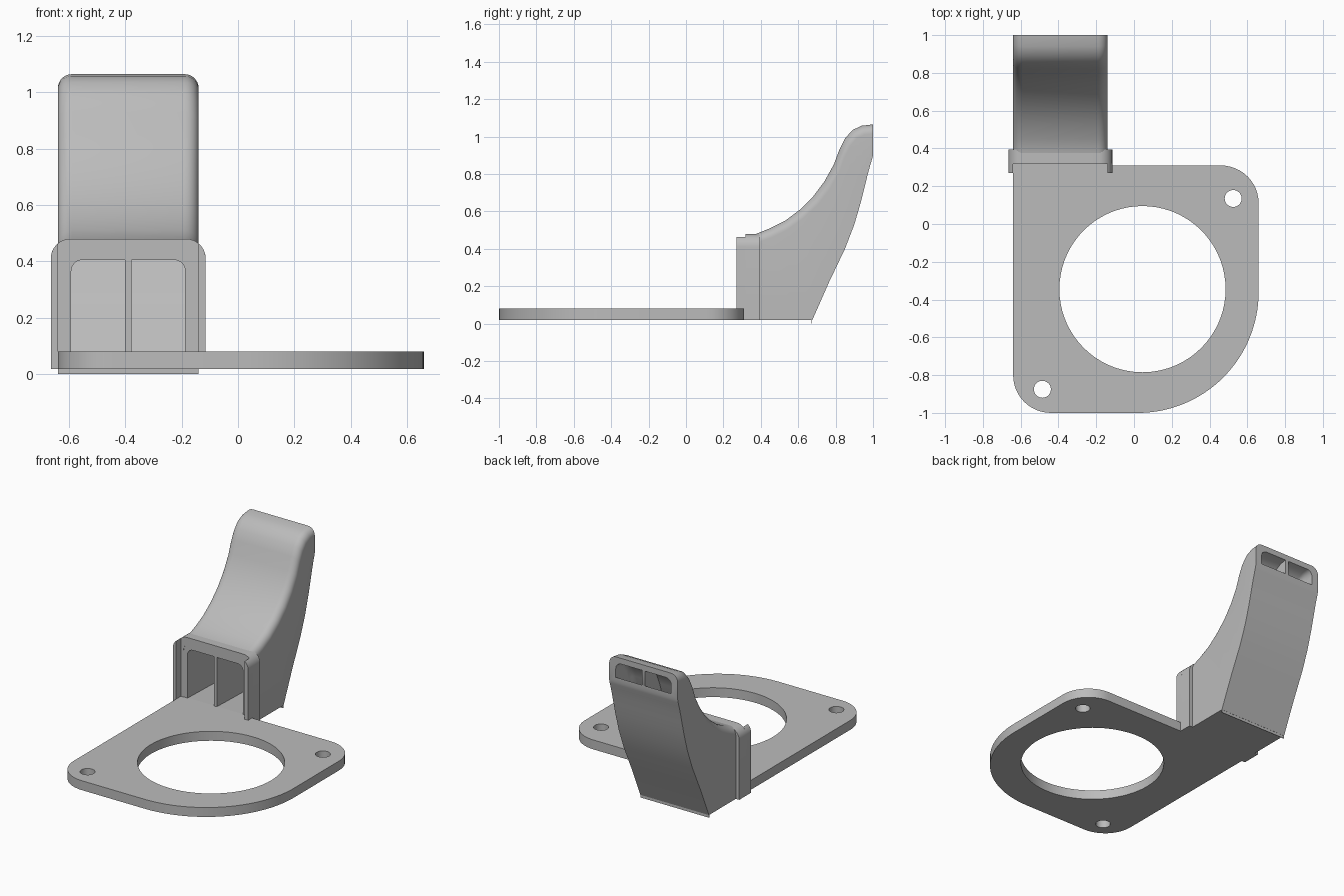
import bpy, bmesh
from math import sin, cos, pi, radians
from mathutils import Matrix, Vector

if "Cube" in bpy.data.objects:
    bpy.data.objects.remove(bpy.data.objects["Cube"])

grey = bpy.data.materials.new("plain grey")
grey.use_nodes = True
grey.diffuse_color = (0.5, 0.5, 0.5, 1)
grey.node_tree.nodes["Principled BSDF"].inputs["Base Color"].default_value = (0.5, 0.5, 0.5, 1)

CX = -0.39        # duct centre line
BASE = 0.018      # underside of the plate
FLOOR = 0.08      # top of the plate
FRONT = 0.32      # duct mouth


def finish(name, bm):
    bmesh.ops.remove_doubles(bm, verts=bm.verts, dist=1e-5)
    bmesh.ops.recalc_face_normals(bm, faces=bm.faces)
    mesh = bpy.data.meshes.new(name)
    bm.to_mesh(mesh)
    bm.free()
    mesh.materials.append(grey)
    ob = bpy.data.objects.new(name, mesh)
    bpy.context.collection.objects.link(ob)
    bpy.ops.object.select_all(action='DESELECT')
    ob.select_set(True)
    bpy.context.view_layer.objects.active = ob
    bpy.ops.object.shade_smooth_by_angle(angle=radians(32))
    return ob


def arc(cx, cy, r, start, end, n):
    angles = [radians(start + (end - start) * i / n) for i in range(n + 1)]
    return [(cx + r * cos(a), cy + r * sin(a)) for a in angles]


def circle(cx, cy, r, n):
    return arc(cx, cy, r, 0, 360, n)[:-1]


def prism(name, outlines, axis, low, high):
    """Extrude closed outlines (inner ones become holes) along an axis."""
    curve = bpy.data.curves.new(name, 'CURVE')
    curve.dimensions = '2D'
    curve.fill_mode = 'BOTH'
    curve.extrude = (high - low) / 2
    for outline in outlines:
        spline = curve.splines.new('POLY')
        spline.points.add(len(outline) - 1)
        for p, (a, b) in zip(spline.points, outline):
            p.co = (a, b, 0, 1)
        spline.use_cyclic_u = True
    helper = bpy.data.objects.new(name + "_curve", curve)
    bpy.context.collection.objects.link(helper)
    bpy.context.view_layer.update()
    mesh = bpy.data.meshes.new_from_object(
        helper.evaluated_get(bpy.context.evaluated_depsgraph_get()))
    bm = bmesh.new()
    bm.from_mesh(mesh)
    bpy.data.objects.remove(helper)
    bpy.data.curves.remove(curve)
    bpy.data.meshes.remove(mesh)
    mid = (low + high) / 2
    for v in bm.verts:
        a, b, c = v.co
        c += mid
        v.co = {'z': (a, b, c), 'y': (a, c, b), 'x': (c, a, b)}[axis]
    return finish(name, bm)


# Mounting plate with a fan opening and two screw holes
left, right = -0.64, 0.66
outline = (arc(left + 0.2, -0.8, 0.2, 180, 270, 12)
           + arc(0.02, -0.36, 0.64, 270, 360, 32)
           + arc(right - 0.2, 0.11, 0.2, 0, 90, 12)
           + [(-0.14, 0.31), (-0.14, 0.325), (left, 0.325)])
prism("mounting_plate",
      [outline, circle(0.045, -0.345, 0.44, 72),
       circle(-0.485, -0.875, 0.045, 24), circle(0.525, 0.135, 0.045, 24)],
      'z', BASE, FLOOR)


# Duct: matching points (y, z) on the upper and lower walls
upper = [(FRONT, .478), (.37, .478), (.45, .51), (.53, .55), (.61, .61), (.68, .68),
         (.74, .76), (.79, .85), (.82, .93), (.85, .99), (.89, 1.035), (.94, 1.058), (1, 1.065)]
lower = [(FRONT, BASE), (.41, BASE), (.56, BASE), (.675, BASE), (.766, .224), (.85, .40),
         (.90, .53), (.935, .65), (.955, .73), (.972, .80), (.986, .85), (.995, .88), (1, .90)]
upper = [Vector(p) for p in upper]
lower = [Vector(p) for p in lower]


def inset(extra=0.0):
    """Inner wall points, with the walls thinning towards the outlet."""
    ups, lows = [], []
    for i, (u, l) in enumerate(zip(upper, lower)):
        f = i / (len(upper) - 1)
        d = (l - u).normalized()
        ups.append(u + d * (0.073 - 0.035 * f - extra))
        lows.append(l - d * (0.062 - 0.032 * f - extra))
    return ups, lows


def section(bm, u, l, half, r):
    """Ring with rounded upper corners and square lower ones."""
    d = (l - u).normalized()
    length = (l - u).length
    pts = ([(-half, length), (half, length)]
           + [(x, r - y) for x, y in arc(half - r, 0, r, 0, 90, 7)]
           + [(x, r - y) for x, y in arc(r - half, 0, r, 90, 180, 7)])
    return [bm.verts.new((CX + x, *(u + d * t))) for x, t in pts]


def bridge(bm, a, b):
    n = len(a)
    for i in range(n):
        j = (i + 1) % n
        bm.faces.new((a[i], a[j], b[j], b[i]))


bm = bmesh.new()
in_up, in_low = inset()
outer = [section(bm, u, l, 0.25, 0.05) for u, l in zip(upper, lower)]
inner = [section(bm, u, l, 0.2025, 0.04) for u, l in zip(in_up, in_low)]
for shell in (outer, inner):
    for a, b in zip(shell, shell[1:]):
        bridge(bm, a, b)
bridge(bm, outer[0], inner[0])
bridge(bm, outer[-1], inner[-1])
finish("air_duct", bm)

# Divider down the middle of the duct
div_up, div_low = inset(0.015)
prism("duct_divider", [[tuple(p) for p in div_up + div_low[::-1]]], 'x', CX - 0.011, CX + 0.011)


# Collar around the duct mouth
def arch(half, top, r):
    return ([(CX + half, BASE)] + arc(CX + half - r, top - r, r, 0, 90, 8)
            + arc(CX - half + r, top - r, r, 90, 180, 8) + [(CX - half, BASE)])


prism("collar", [arch(0.275, 0.48, 0.07) + arch(0.23, 0.44, 0.05)[::-1]],
      'y', FRONT - 0.002, 0.395)

# Side rails in front of the collar, following its rounded corners
for name, side in (("left_rail", 1), ("right_rail", -1)):
    edge = [(CX + side * x, z) for x, z in
            [(0.25, BASE), (0.275, BASE)] + arc(0.205, 0.41, 0.07, 0, 50, 6)]
    prism(name, [edge], 'y', 0.27, FRONT)

# Thin lip under the back edge of the duct
prism("bottom_lip", [[(CX - 0.25, 0), (CX + 0.25, 0), (CX + 0.25, 0.02), (CX - 0.25, 0.02)]],
      'y', 0.67, 0.674)
